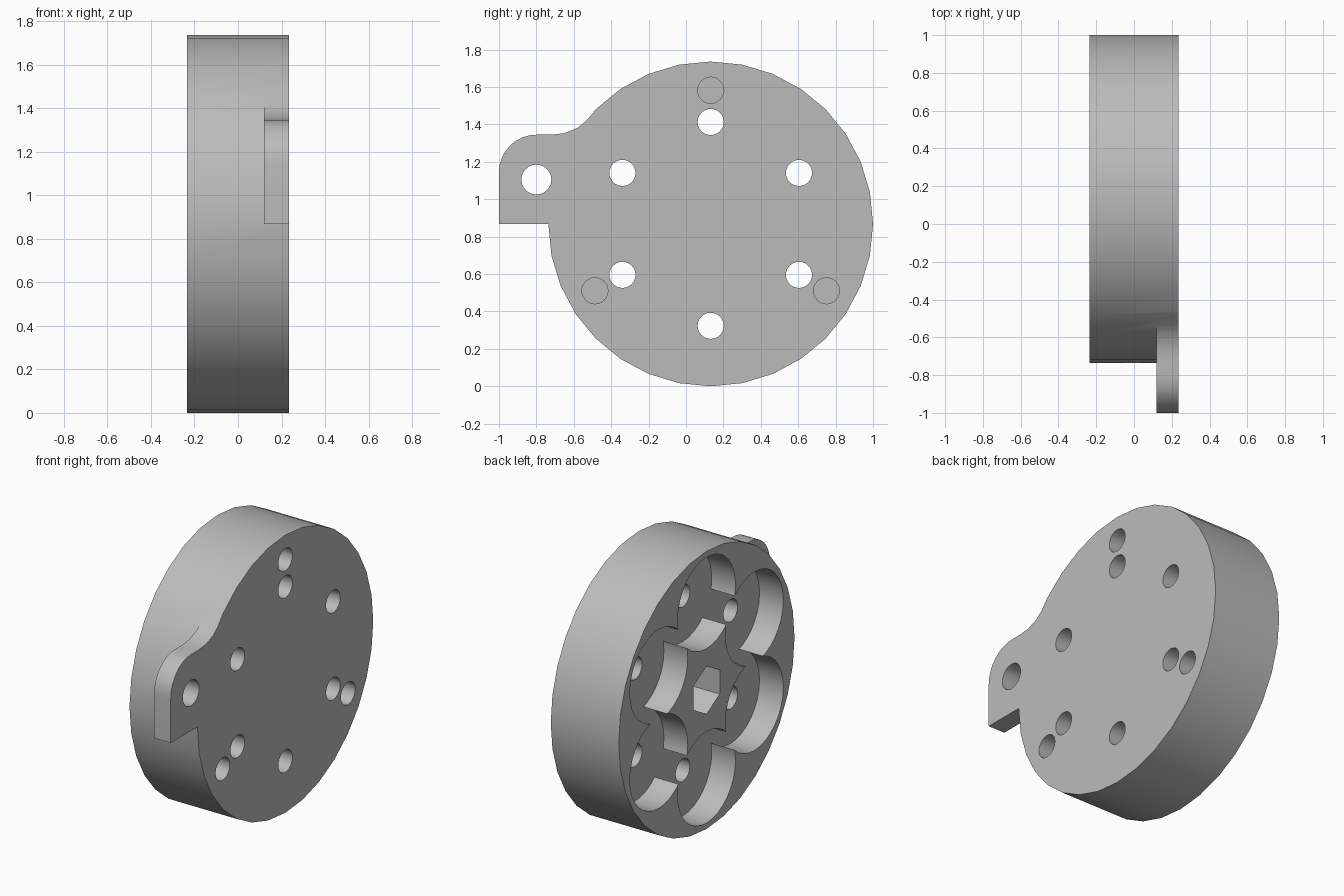
import bpy
import bmesh
from math import sin, cos, pi, radians

if "Cube" in bpy.data.objects:
    bpy.data.objects.remove(bpy.data.objects["Cube"])

CY, CZ, R = 0.132, 0.868, 0.868      # disc centre and radius
BACK, FRONT = -0.235, 0.235          # pocketed face and plate face
POCKET = 0.165                       # pocket depth
RING = 0.545                         # bolt circle radius

metal = bpy.data.materials.new("plain_grey")
metal.use_nodes = True
GREY = (0.5, 0.5, 0.5, 1)
metal.diffuse_color = GREY
metal.node_tree.nodes["Principled BSDF"].inputs["Base Color"].default_value = GREY


def prism(name, outline, x0, x1):
    """Extrude a (y, z) outline along x."""
    bm = bmesh.new()
    face = bm.faces.new([bm.verts.new((x0, y, z)) for y, z in outline])
    moved = bmesh.ops.extrude_face_region(bm, geom=[face])["geom"]
    verts = [v for v in moved if isinstance(v, bmesh.types.BMVert)]
    bmesh.ops.translate(bm, verts=verts, vec=(x1 - x0, 0, 0))
    bmesh.ops.recalc_face_normals(bm, faces=bm.faces)
    mesh = bpy.data.meshes.new(name)
    bm.to_mesh(mesh)
    bm.free()
    mesh.materials.append(metal)
    obj = bpy.data.objects.new(name, mesh)
    bpy.context.collection.objects.link(obj)
    return obj


def arc(y, z, r, start, end, n):
    angles = [radians(start + (end - start) * i / n) for i in range(n + 1)]
    return [(y + r * cos(a), z + r * sin(a)) for a in angles]


def circle(y, z, r, n, turn=0):
    return arc(y, z, r, turn, turn + 360, n)[:-1]


def polar(r, angle):
    return CY + r * cos(radians(angle)), CZ + r * sin(radians(angle))


def combine(target, other, operation):
    mod = target.modifiers.new("combine", "BOOLEAN")
    mod.operation, mod.solver, mod.object = operation, "EXACT", other
    bpy.context.view_layer.objects.active = target
    bpy.ops.object.modifier_apply(modifier=mod.name)
    bpy.data.objects.remove(other)


# Round housing with a mounting lug flush with the plate face
housing = prism("housing", circle(CY, CZ, R, 32), BACK, FRONT)
lug_outline = [(-0.3, CZ), (-1, CZ)] + arc(-0.8, 1.145, 0.2, 180, 90, 8)
lug_outline += [(-0.72, 1.345), (-0.65, 1.353), (-0.58, 1.381),
                (-0.52, 1.43), (-0.468, 1.494), (-0.3, 1.3)]
combine(housing, prism("lug", lug_outline, 0.12, FRONT), "UNION")

# Six overlapping round pockets leave the star-shaped hub standing
for k in range(6):
    y, z = polar(RING, 30 + 60 * k)
    cutter = prism("pocket", circle(y, z, 0.286, 32), BACK - 0.1, BACK + POCKET)
    combine(housing, cutter, "DIFFERENCE")

# Through holes on the bolt circle and in the lug
holes = [(*polar(RING, 30 + 60 * k), 0.07) for k in range(6)]
for y, z, r in holes + [(-0.8, 1.105, 0.08)]:
    cutter = prism("hole", circle(y, z, r, 24), BACK - 0.1, FRONT + 0.1)
    combine(housing, cutter, "DIFFERENCE")

# Blind holes in the plate face
for angle in (90, 210, 330):
    y, z = polar(0.715, angle)
    cutter = prism("blind_hole", circle(y, z, 0.07, 24), FRONT - 0.2, FRONT + 0.1)
    combine(housing, cutter, "DIFFERENCE")

# Hexagonal socket in the hub
socket = prism("socket", circle(CY, CZ, 0.15, 6, 30), BACK - 0.1, BACK + 0.3)
combine(housing, socket, "DIFFERENCE")

bpy.ops.object.select_all(action="DESELECT")
housing.select_set(True)
bpy.context.view_layer.objects.active = housing
bpy.ops.object.shade_smooth_by_angle(angle=radians(30))
